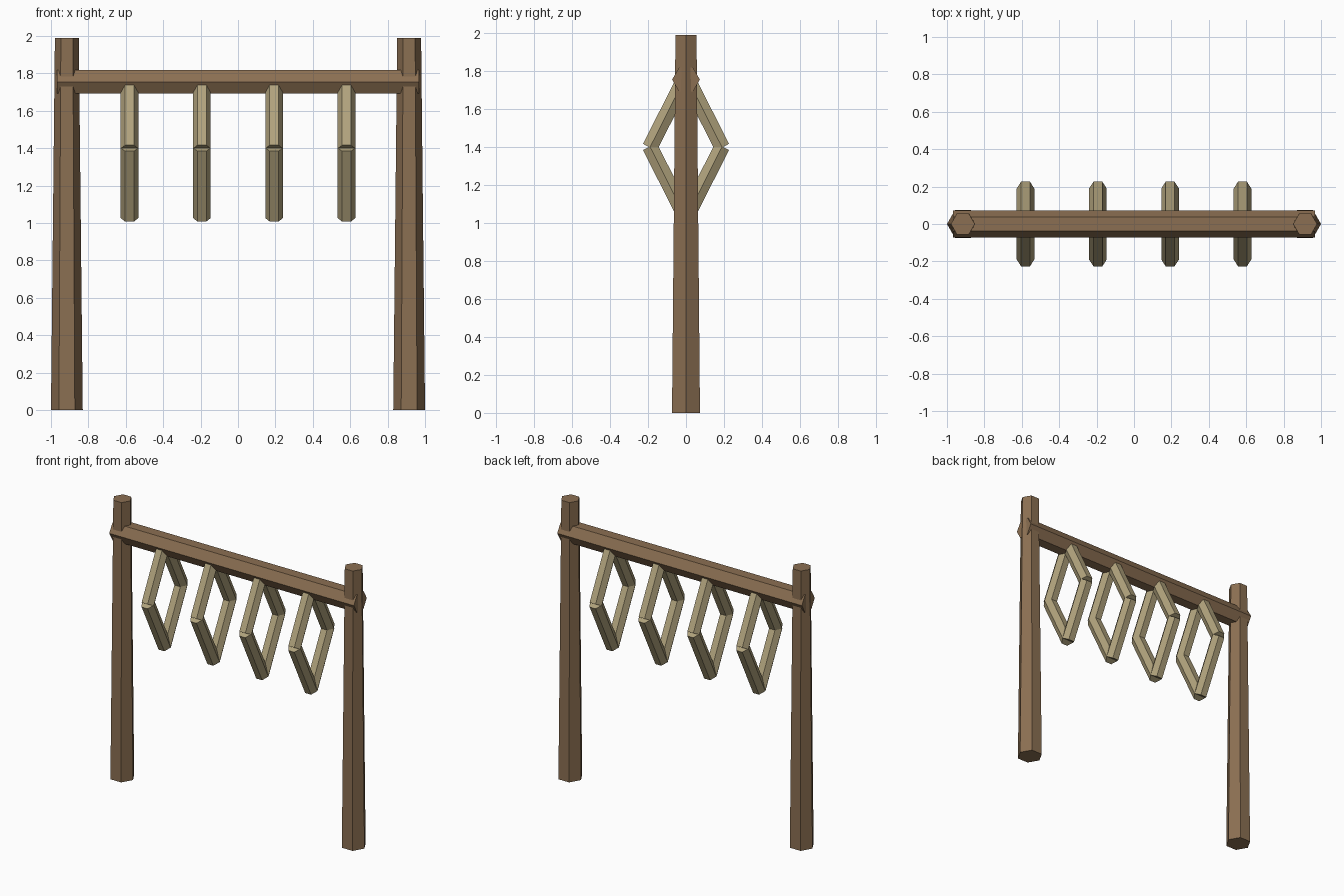
import bpy, bmesh, math
from mathutils import Vector

if "Cube" in bpy.data.objects:
    bpy.data.objects.remove(bpy.data.objects["Cube"])


def material(name, rgb):
    m = bpy.data.materials.new(name)
    m.diffuse_color = (*rgb, 1)
    m.use_nodes = True
    m.node_tree.nodes["Principled BSDF"].inputs["Base Color"].default_value = m.diffuse_color
    return m


dark_wood = material("brown wood", (0.258, 0.159, 0.084))
pale_wood = material("pale wood", (0.434, 0.361, 0.202))


def add_bar(bm, start, end, r0, r1, corner):
    """Hexagonal bar; 'corner' is the direction its first edge points to."""
    start, end, u = Vector(start), Vector(end), Vector(corner)
    v = (end - start).normalized().cross(u)
    rings = []
    for p, r in ((start, r0), (end, r1)):
        angles = [math.radians(60 * i) for i in range(6)]
        rings.append([bm.verts.new(p + (u * math.cos(a) + v * math.sin(a)) * r) for a in angles])
    low, high = rings
    bm.faces.new(low[::-1])
    bm.faces.new(high)
    for i in range(6):
        j = (i + 1) % 6
        bm.faces.new((low[i], low[j], high[j], high[i]))


def make(name, mat, bars):
    bm = bmesh.new()
    for b in bars:
        add_bar(bm, *b)
    me = bpy.data.meshes.new(name)
    bm.to_mesh(me)
    bm.free()
    me.materials.append(mat)
    ob = bpy.data.objects.new(name, me)
    bpy.context.collection.objects.link(ob)
    return ob


X, Y = (1, 0, 0), (0, 1, 0)

# tapered posts
for side, name in ((-1, "left_post"), (1, "right_post")):
    x = side * 0.915
    make(name, dark_wood, [((x, 0, 0), (x, 0, 1.99), 0.085, 0.064, X)])

# crossbeam
make("crossbeam", dark_wood, [((-0.967, 0, 1.755), (0.967, 0, 1.755), 0.073, 0.073, Y)])

# diamond hand rings, four square-cut bars each
mid, half_h, half_w, r = 1.40, 0.374, 0.19, 0.047
for n, x in enumerate((-0.58, -0.193, 0.193, 0.58), 1):
    bars = [((x, sy * half_w, mid - sz * 0.002), (x, 0, mid + sz * half_h), r, r, X)
            for sy in (-1, 1) for sz in (-1, 1)]
    make(f"hand_ring_{n}", pale_wood, bars)
